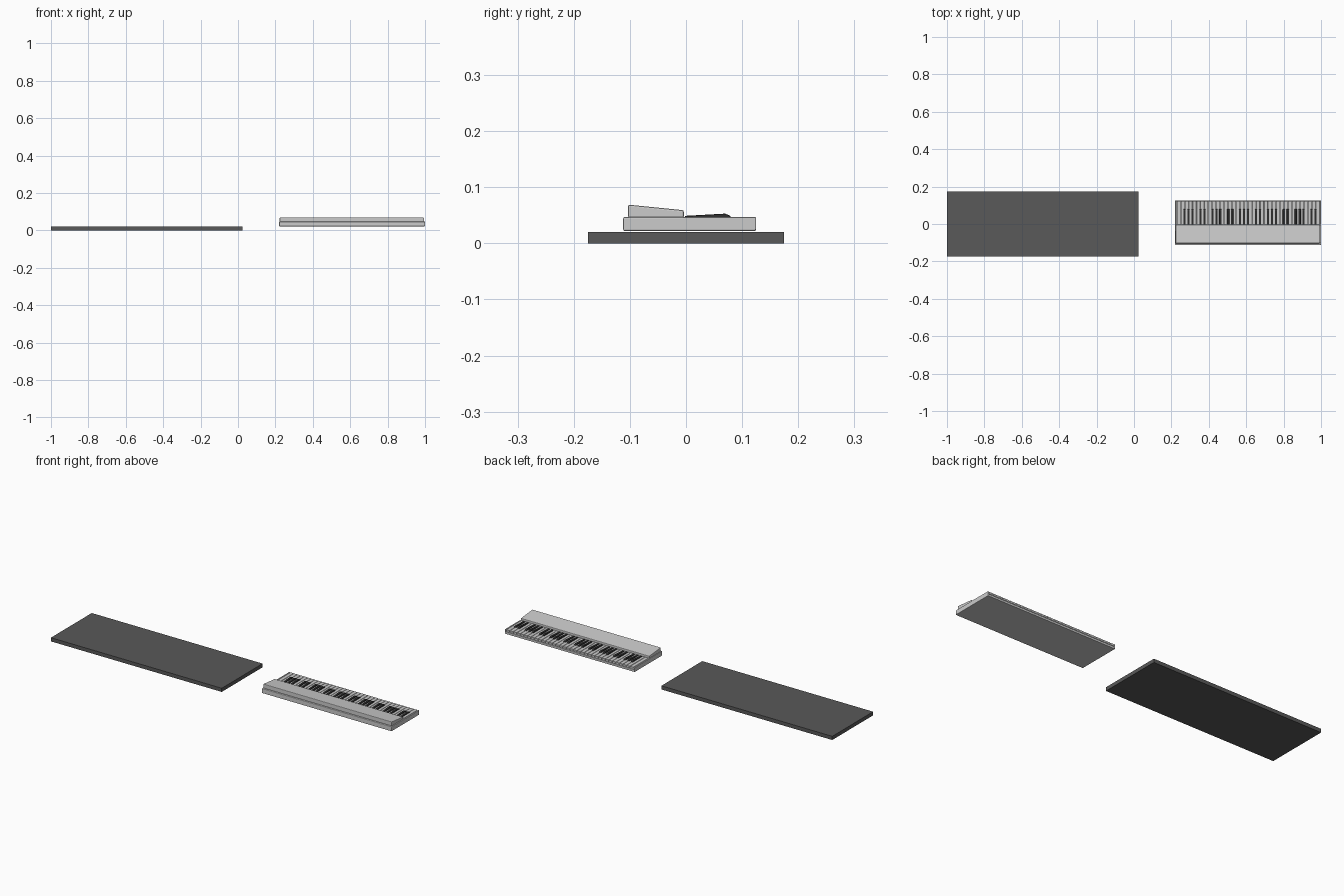
import bpy, bmesh

if "Cube" in bpy.data.objects:
    bpy.data.objects.remove(bpy.data.objects["Cube"])

def finish(name, bm, bevel=0.0, segments=1):
    bmesh.ops.recalc_face_normals(bm, faces=bm.faces)
    me = bpy.data.meshes.new(name)
    bm.to_mesh(me)
    bm.free()
    ob = bpy.data.objects.new(name, me)
    bpy.context.collection.objects.link(ob)
    if bevel:
        mod = ob.modifiers.new("soft_edges", 'BEVEL')
        mod.width = bevel
        mod.segments = segments
        mod.limit_method = 'ANGLE'
    return ob

def prism(bm, profile, x0, x1):
    """Extrude a (y, z) outline from x0 to x1."""
    a = [bm.verts.new((x0, y, z)) for y, z in profile]
    b = [bm.verts.new((x1, y, z)) for y, z in profile]
    n = len(profile)
    bm.faces.new(a)
    bm.faces.new(b[::-1])
    for i in range(n):
        j = (i + 1) % n
        bm.faces.new((a[i], a[j], b[j], b[i]))

def rect(y0, y1, z0, z1):
    return [(y0, z0), (y1, z0), (y1, z1), (y0, z1)]

def coloured(ob, name, value):
    mat = bpy.data.materials.new(name)
    mat.diffuse_color = (value, value, value, 1)
    mat.use_nodes = True
    mat.node_tree.nodes["Principled BSDF"].inputs["Base Color"].default_value = mat.diffuse_color
    ob.data.materials.append(mat)

# Flat board lying beside the keyboard
bm = bmesh.new()
prism(bm, rect(-0.175, 0.175, 0, 0.02), -1, 0.025)
coloured(finish("flat_board", bm), "board_dark", 0.1)

# Keyboard case: solid rear half with a lower bed under the keys
X0, X1 = 0.22, 1.0
bm = bmesh.new()
prism(bm, [(-0.112, 0.022), (0.125, 0.022), (0.125, 0.034), (0.0, 0.034),
           (0.0, 0.047), (-0.112, 0.047)], X0, X1)
finish("keyboard_case", bm, 0.003, 2)

# End cheeks
for side, x in (("left", X0), ("right", X1 - 0.007)):
    bm = bmesh.new()
    prism(bm, rect(-0.004, 0.125, 0.024, 0.047), x, x + 0.007)
    finish(side + "_cheek", bm, 0.002, 2)

# Raised sloping control panel
bm = bmesh.new()
prism(bm, [(-0.103, 0.045), (-0.004, 0.045), (-0.004, 0.059), (-0.103, 0.069)], 0.223, 0.994)
finish("control_panel", bm, 0.003, 2)

# White keys; the low notes are at +x because the player sits at +y
N = 36
K0, K1 = X0 + 0.008, X1 - 0.008
pitch = (K1 - K0) / N
bm = bmesh.new()
for i in range(N):
    x = K1 - (i + 1) * pitch
    prism(bm, rect(-0.002, 0.124, 0.035, 0.0465), x + 0.0009, x + pitch - 0.0009)
finish("white_keys", bm, 0.0006)

# Black keys, wedge shaped with a sloping front
bm = bmesh.new()
for i in range(N - 1):
    if i % 7 in (0, 1, 3, 4, 5):
        x = K1 - (i + 1) * pitch
        prism(bm, [(-0.002, 0.042), (0.08, 0.042), (0.079, 0.049), (0.07, 0.053),
                   (-0.002, 0.049)], x - 0.0058, x + 0.0058)
coloured(finish("black_keys", bm, 0.0006), "key_dark", 0.03)
